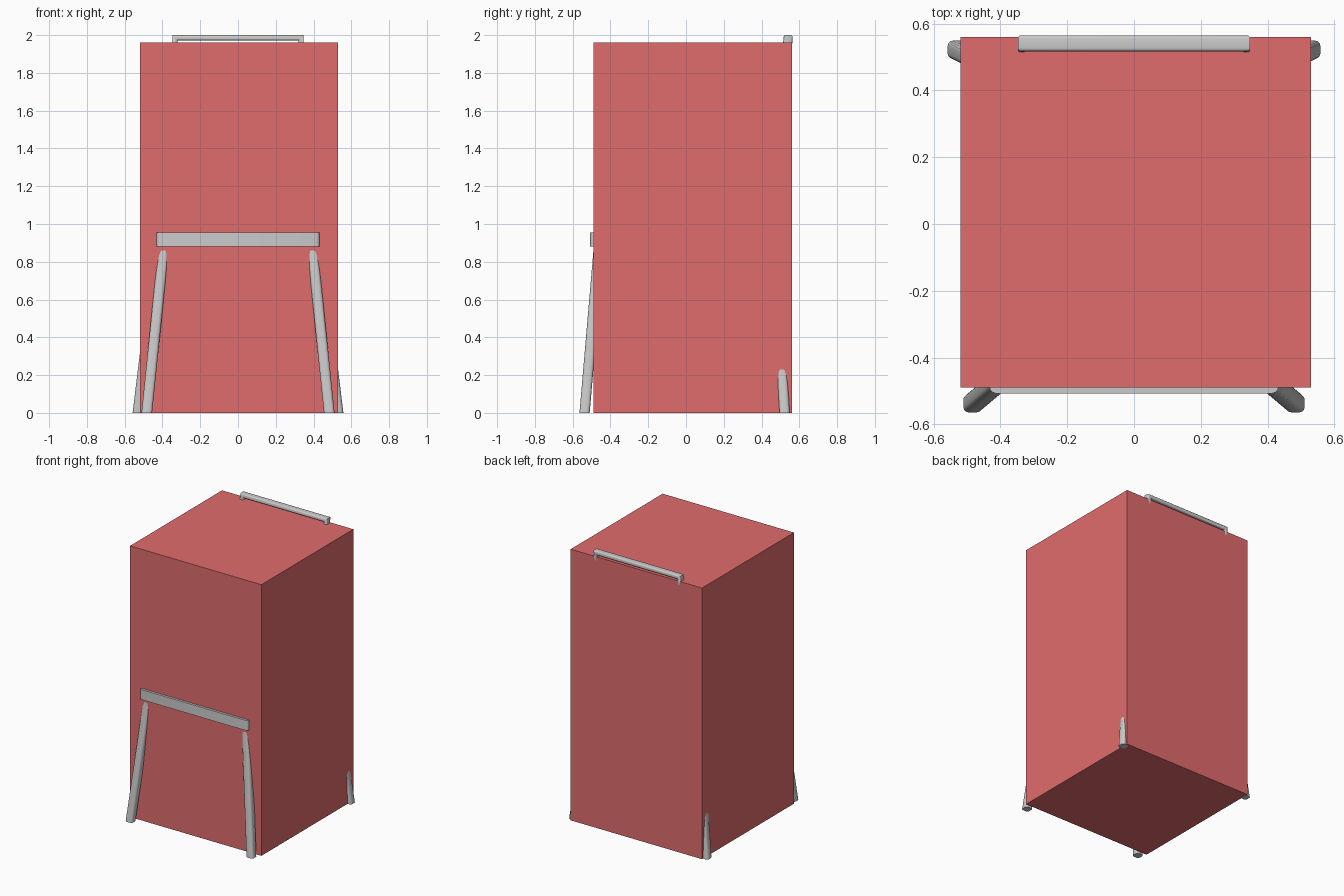
import bpy, bmesh, math
from mathutils import Vector

if "Cube" in bpy.data.objects:
    bpy.data.objects.remove(bpy.data.objects["Cube"])


def make_object(name, bm, smooth=True):
    bmesh.ops.recalc_face_normals(bm, faces=bm.faces)
    mesh = bpy.data.meshes.new(name)
    bm.to_mesh(mesh)
    bm.free()
    ob = bpy.data.objects.new(name, mesh)
    bpy.context.collection.objects.link(ob)
    if smooth:
        bpy.ops.object.select_all(action='DESELECT')
        bpy.context.view_layer.objects.active = ob
        ob.select_set(True)
        bpy.ops.object.shade_smooth_by_angle(angle=math.radians(40))
    return ob


def rounded_rect(hx, hy, r, n=3):
    """Outline of a rectangle with rounded corners."""
    pts = []
    for k, (sx, sy) in enumerate([(1, 1), (-1, 1), (-1, -1), (1, -1)]):
        for i in range(n + 1):
            a = math.pi / 2 * (k + i / n)
            pts.append((sx * (hx - r) + r * math.cos(a), sy * (hy - r) + r * math.sin(a)))
    return pts


def loft(bm, rings):
    """Skin matching rings of points and cap both ends."""
    vs = [[bm.verts.new(p) for p in ring] for ring in rings]
    n = len(vs[0])
    for a, b in zip(vs, vs[1:]):
        for i in range(n):
            bm.faces.new((a[i], a[(i + 1) % n], b[(i + 1) % n], b[i]))
    bm.faces.new(vs[0][::-1])
    bm.faces.new(vs[-1])


def box(name, lo, hi):
    bm = bmesh.new()
    bmesh.ops.create_cube(bm, size=1)
    for v in bm.verts:
        v.co = Vector([l + (c + 0.5) * (h - l) for c, l, h in zip(v.co, lo, hi)])
    return make_object(name, bm, smooth=False)


# Splayed legs, cut flat at the floor
def leg(name, foot, top):
    bm = bmesh.new()
    outline = rounded_rect(0.028, 0.027, 0.016)
    loft(bm, [[(p[0] + x, p[1] + y, p[2]) for x, y in outline] for p in (foot, top)])
    make_object(name, bm)


for side, s in (("left", -1), ("right", 1)):
    leg(f"front_leg_{side}", (s * 0.483, -0.537, 0), (s * 0.395, -0.463, 0.86))
    leg(f"back_leg_{side}", (s * 0.53, 0.522, 0), (s * 0.425, 0.47, 0.86))

# Plate joining the legs to the seat
box("seat_base", (-0.40, -0.46, 0.855), (0.40, 0.46, 0.885))

# Seat slab with rounded corners
bm = bmesh.new()
loft(bm, [[(x, y - 0.015, z) for x, y in rounded_rect(0.433, 0.492, 0.02)]
          for z in (0.882, 0.955)])
make_object("seat", bm)

# Backrest frame: leaning posts and a top rail, mitred at the corners
bm = bmesh.new()
section = rounded_rect(0.014, 0.024, 0.010)
path = [(-0.334, 0.445, 0.94), (-0.334, 0.541, 1.986), (0.334, 0.541, 1.986), (0.334, 0.445, 0.94)]
out = [(-1, 0), (-1, 1), (1, 1), (1, 0)]
loft(bm, [[(px + ox * a, py + b, pz + oz * a) for a, b in section]
          for (px, py, pz), (ox, oz) in zip(path, out)])
make_object("back_frame", bm)

# Red block surrounding the chair
block = box("red_block", (-0.52, -0.49, 0.0), (0.53, 0.56, 1.96))
red = bpy.data.materials.new("red")
red.diffuse_color = (0.75, 0.15, 0.15, 1)
red.use_nodes = True
red.node_tree.nodes["Principled BSDF"].inputs["Base Color"].default_value = red.diffuse_color
block.data.materials.append(red)
